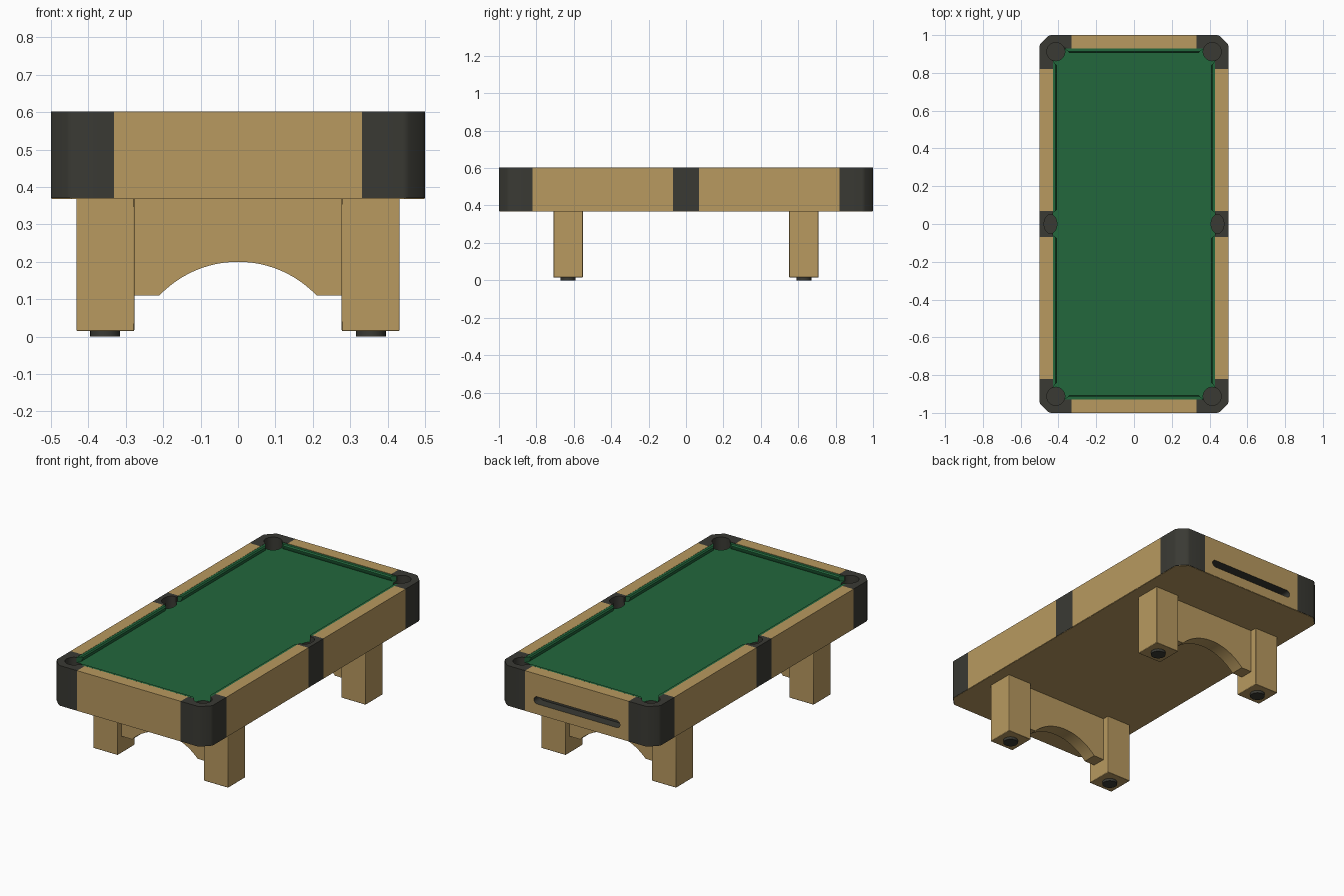
import bpy, bmesh, math

if "Cube" in bpy.data.objects:
    bpy.data.objects.remove(bpy.data.objects["Cube"])

def material(name, rgb):
    m = bpy.data.materials.new(name)
    m.diffuse_color = (*rgb, 1)
    m.use_nodes = True
    m.node_tree.nodes["Principled BSDF"].inputs["Base Color"].default_value = m.diffuse_color
    return m

WOOD = material("oak wood", (0.48, 0.32, 0.115))
DARK = material("dark trim", (0.042, 0.042, 0.034))
FELT = material("green felt", (0.016, 0.135, 0.045))

def finish(bm, name, mat, bevel=0.0, smooth=True):
    bmesh.ops.recalc_face_normals(bm, faces=bm.faces)
    me = bpy.data.meshes.new(name)
    bm.to_mesh(me)
    bm.free()
    me.materials.append(mat)
    ob = bpy.data.objects.new(name, me)
    bpy.context.collection.objects.link(ob)
    if bevel:
        b = ob.modifiers.new("bevel", 'BEVEL')
        b.width, b.segments, b.limit_method = bevel, 2, 'ANGLE'
    if smooth:
        select(ob)
        bpy.ops.object.shade_smooth_by_angle(angle=math.radians(35))
    return ob

def select(ob):
    bpy.ops.object.select_all(action='DESELECT')
    ob.select_set(True)
    bpy.context.view_layer.objects.active = ob

def loft(bm, a, b):
    """Closed solid between two matching rings of 3D points."""
    va, vb = [bm.verts.new(p) for p in a], [bm.verts.new(p) for p in b]
    bm.faces.new(va)
    bm.faces.new(vb[::-1])
    for i in range(len(va)):
        j = (i + 1) % len(va)
        bm.faces.new((va[i], va[j], vb[j], vb[i]))

def prism(bm, pts, z0, z1):
    loft(bm, [(x, y, z0) for x, y in pts], [(x, y, z1) for x, y in pts])

def box(name, mat, x0, x1, y0, y1, z0, z1, bevel=0.0):
    bm = bmesh.new()
    prism(bm, [(x0, y0), (x1, y0), (x1, y1), (x0, y1)], z0, z1)
    return finish(bm, name, mat, bevel, bevel > 0)

def ellipse(cx, cy, rx, ry, n=32):
    return [(cx + rx * math.cos(2 * math.pi * i / n),
             cy + ry * math.sin(2 * math.pi * i / n)) for i in range(n)]

def cut(ob, cutter):
    m = ob.modifiers.new("cut", 'BOOLEAN')
    m.operation, m.solver, m.object = 'DIFFERENCE', 'EXACT', cutter
    m.material_mode = 'TRANSFER'
    select(ob)
    bpy.ops.object.modifier_apply(modifier=m.name)

BOTTOM, TOP = 0.37, 0.602
BED = 0.572

# Pocket cutter: four corner holes and two side holes
bm = bmesh.new()
for sx in (-1, 1):
    for sy in (-1, 1):
        prism(bm, ellipse(sx * 0.414, sy * 0.912, 0.048, 0.048), 0.48, 0.7)
    prism(bm, ellipse(sx * 0.442, 0, 0.034, 0.05), 0.48, 0.7)
pockets = finish(bm, "pocket_cutter", DARK)
pockets.hide_render = True

# Felt bed
bed = box("playing_bed", FELT, -0.43, 0.43, -0.93, 0.93, 0.38, BED)
cut(bed, pockets)

# Wooden rails
slot_rail = None
for sy, n in ((-1, "front"), (1, "back")):
    y = sorted((sy * 0.93, sy * 1.0))
    rail = box(n + "_rail", WOOD, -0.332, 0.332, *y, BOTTOM, TOP)
    if sy > 0:
        slot_rail = rail
for sx, n in ((-1, "left"), (1, "right")):
    x = sorted((sx * 0.43, sx * 0.5))
    box(n + "_front_rail", WOOD, *x, -0.82, -0.07, BOTTOM, TOP)
    box(n + "_back_rail", WOOD, *x, 0.07, 0.82, BOTTOM, TOP)
    # Side pocket casting
    cut(box(n + "_side_pocket", DARK, *x, -0.07, 0.07, BOTTOM, TOP), pockets)

# Rounded corner castings
profile = [(0.332, 1), (0.44, 1), (0.449, 0.998), (0.457, 0.993), (0.493, 0.957),
           (0.498, 0.949), (0.5, 0.94), (0.5, 0.82), (0.43, 0.82), (0.43, 0.93),
           (0.332, 0.93)]
for sx in (-1, 1):
    for sy in (-1, 1):
        bm = bmesh.new()
        prism(bm, [(sx * x, sy * y) for x, y in profile], BOTTOM, TOP)
        name = ("front" if sy < 0 else "back") + ("_left" if sx < 0 else "_right")
        cut(finish(bm, name + "_corner", DARK), pockets)

# Underside panel following the chamfered outline
bm = bmesh.new()
prism(bm, [(sx * x, sy * y) for sx, sy, pts in (
    (1, 1, ((0.445, 0.998), (0.498, 0.945))), (1, -1, ((0.498, 0.945), (0.445, 0.998))),
    (-1, -1, ((0.445, 0.998), (0.498, 0.945))), (-1, 1, ((0.498, 0.945), (0.445, 0.998))))
    for x, y in pts], 0.368, 0.38)
finish(bm, "underside_panel", WOOD, smooth=False)

# Ball return slot in the back rail
bm = bmesh.new()
R, H, ZC = 0.021, 0.255, 0.45
ring = []
for c, start in ((H, -90), (-H, 90)):
    for i in range(13):
        a = math.radians(start + 15 * i)
        ring.append((c + R * math.cos(a), ZC + R * math.sin(a)))
loft(bm, [(x, 0.945, z) for x, z in ring], [(x, 1.1, z) for x, z in ring])
slot = finish(bm, "slot_cutter", DARK)
cut(slot_rail, slot)

# Cushions: (distance from rail back, height, end taper factor)
section = [(0.0, TOP - 0.001), (0.015, TOP - 0.001), (0.021, 0.594),
           (0.021, 0.588), (0.012, BED - 0.002), (0.0, BED - 0.002)]

def cushion(name, place, start, end, t0, t1):
    bm = bmesh.new()
    loft(bm, [place(d, start + t0 * d, z) for d, z in section],
         [place(d, end - t1 * d, z) for d, z in section])
    finish(bm, name, FELT)

for s, n in ((-1, "left"), (1, "right")):
    for t, e in ((-1, "front"), (1, "back")):
        cushion(f"{n}_{e}_cushion", lambda d, u, z: (s * (0.43 - d), t * u, z),
                0.06, 0.865, 0.7, 1.3)
for t, e in ((-1, "front"), (1, "back")):
    cushion(f"{e}_cushion", lambda d, u, z: (u, t * (0.928 - d), z),
            -0.368, 0.368, 1.3, 1.3)

# Legs, feet and arched panels between each pair of legs
for sy, n in ((-1, "front"), (1, "back")):
    yc = sy * 0.63
    for sx, side in ((-1, "left"), (1, "right")):
        x = sorted((sx * 0.277, sx * 0.432))
        box(f"{n}_{side}_leg", WOOD, *x, yc - 0.078, yc + 0.078, 0.015, 0.372, 0.003)
        bm = bmesh.new()
        prism(bm, ellipse(sx * 0.355, yc, 0.04, 0.04), 0, 0.02)
        finish(bm, f"{n}_{side}_foot", DARK)
    half, rise = 0.21, 0.09
    rad = (half ** 2 + rise ** 2) / (2 * rise)
    lim = math.asin(half / rad)
    arch = [(rad * math.sin(lim * (i / 12 - 1)),
             0.20 - rad + rad * math.cos(lim * (i / 12 - 1))) for i in range(25)]
    pts = [(-0.28, 0.372), (-0.28, 0.11)] + arch + [(0.28, 0.11), (0.28, 0.372)]
    bm = bmesh.new()
    loft(bm, [(x, yc - 0.04, z) for x, z in pts], [(x, yc + 0.04, z) for x, z in pts])
    finish(bm, f"{n}_arched_panel", WOOD)

# Remove the cutters
for c in (pockets, slot):
    bpy.data.objects.remove(c)
